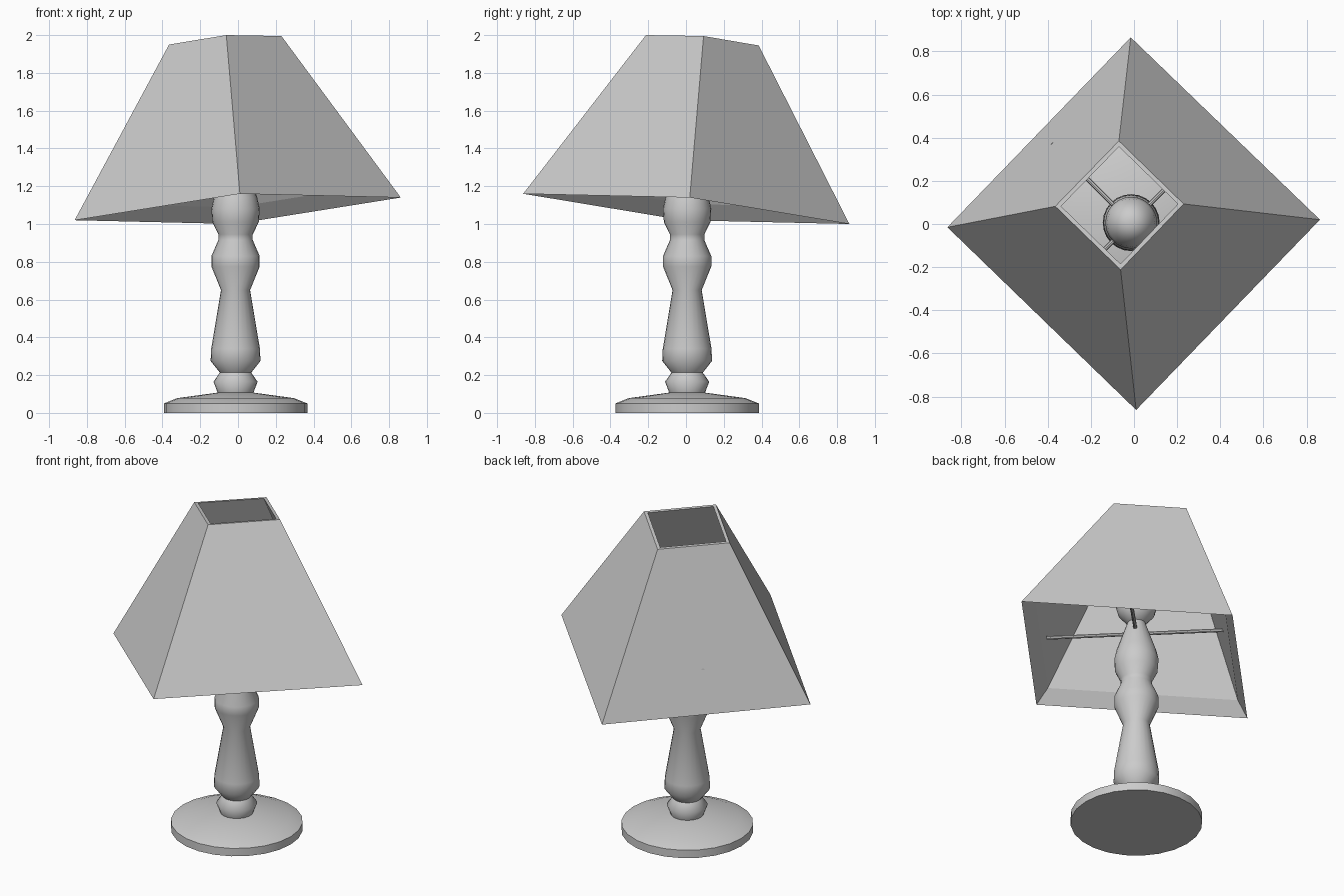
import bpy, bmesh
from math import sin, cos, tau, radians
from mathutils import Vector, Matrix

if "Cube" in bpy.data.objects:
    bpy.data.objects.remove(bpy.data.objects["Cube"])

CX, CY = -0.013, 0.006   # axis of base and post


def make_object(name, bm):
    bmesh.ops.recalc_face_normals(bm, faces=bm.faces)
    mesh = bpy.data.meshes.new(name)
    bm.to_mesh(mesh)
    bm.free()
    obj = bpy.data.objects.new(name, mesh)
    bpy.context.collection.objects.link(obj)
    return obj


def lathe(name, profile, sides=24, angle=40):
    """Turned part: rings of (radius, z), closed at both ends."""
    bm = bmesh.new()
    rings = [[bm.verts.new((CX + r * cos(tau * i / sides), CY + r * sin(tau * i / sides), z))
              for i in range(sides)] for r, z in profile]
    for a, b in zip(rings, rings[1:]):
        for i in range(sides):
            j = (i + 1) % sides
            bm.faces.new((a[i], a[j], b[j], b[i]))
    bm.faces.new(rings[0])
    bm.faces.new(rings[-1])
    bmesh.ops.remove_doubles(bm, verts=bm.verts, dist=0.0005)
    obj = make_object(name, bm)
    bpy.ops.object.select_all(action='DESELECT')
    bpy.context.view_layer.objects.active = obj
    obj.select_set(True)
    bpy.ops.object.shade_smooth_by_angle(angle=radians(angle))
    return obj


# Round foot
lathe("base", [(0.38, 0), (0.38, 0.05), (0.31, 0.078), (0.09, 0.108)])

# Turned post
lathe("post", [(0.092, 0.10), (0.117, 0.165), (0.083, 0.213), (0.132, 0.275),
               (0.129, 0.34), (0.077, 0.65), (0.128, 0.775), (0.128, 0.83),
               (0.091, 0.915), (0.091, 0.945), (0.123, 1.01), (0.128, 1.08),
               (0.115, 1.14), (0.05, 1.33)], angle=60)

# Pointed bulb on top of the post
lathe("bulb", [(0.05, 1.32), (0.105, 1.385), (0.12, 1.44), (0.11, 1.49),
               (0.0, 1.66)], angle=60)

# Crossed rods that carry the shade
for n, angle in enumerate((45, 135)):
    bm = bmesh.new()
    m = (Matrix.Translation((CX, CY, 1.255)) @ Matrix.Rotation(radians(angle), 4, 'Z')
         @ Matrix.Rotation(radians(90), 4, 'Y'))
    bmesh.ops.create_cone(bm, cap_ends=True, segments=8, radius1=0.011, radius2=0.011,
                          depth=1.04, matrix=m)
    make_object(f"shade_rod_{n + 1}", bm)

# Tilted four-sided shade, open at both ends, tapering to a thin lower edge
low = [Vector(p) for p in ((-0.865, -0.015, 1.02), (0.01, -0.862, 1.16),
                           (0.862, 0.02, 1.14), (-0.015, 0.865, 1.0))]
top = [Vector(p) for p in ((-0.365, 0.082, 1.95), (-0.062, -0.212, 2.0),
                           (0.23, 0.093, 1.995), (-0.07, 0.385, 1.945))]


def inset(loop, factor):
    centre = sum(loop, Vector()) / 4
    return [centre + (p - centre) * factor for p in loop]


near_low = [a.lerp(b, 0.09) for a, b in zip(low, top)]
bm = bmesh.new()
loops = [[bm.verts.new(p) for p in loop]
         for loop in (low, top, inset(top, 0.91), inset(near_low, 0.957))]
for k in range(4):
    a, b = loops[k], loops[(k + 1) % 4]
    for i in range(4):
        j = (i + 1) % 4
        bm.faces.new((a[i], a[j], b[j], b[i]))
make_object("shade", bm)
